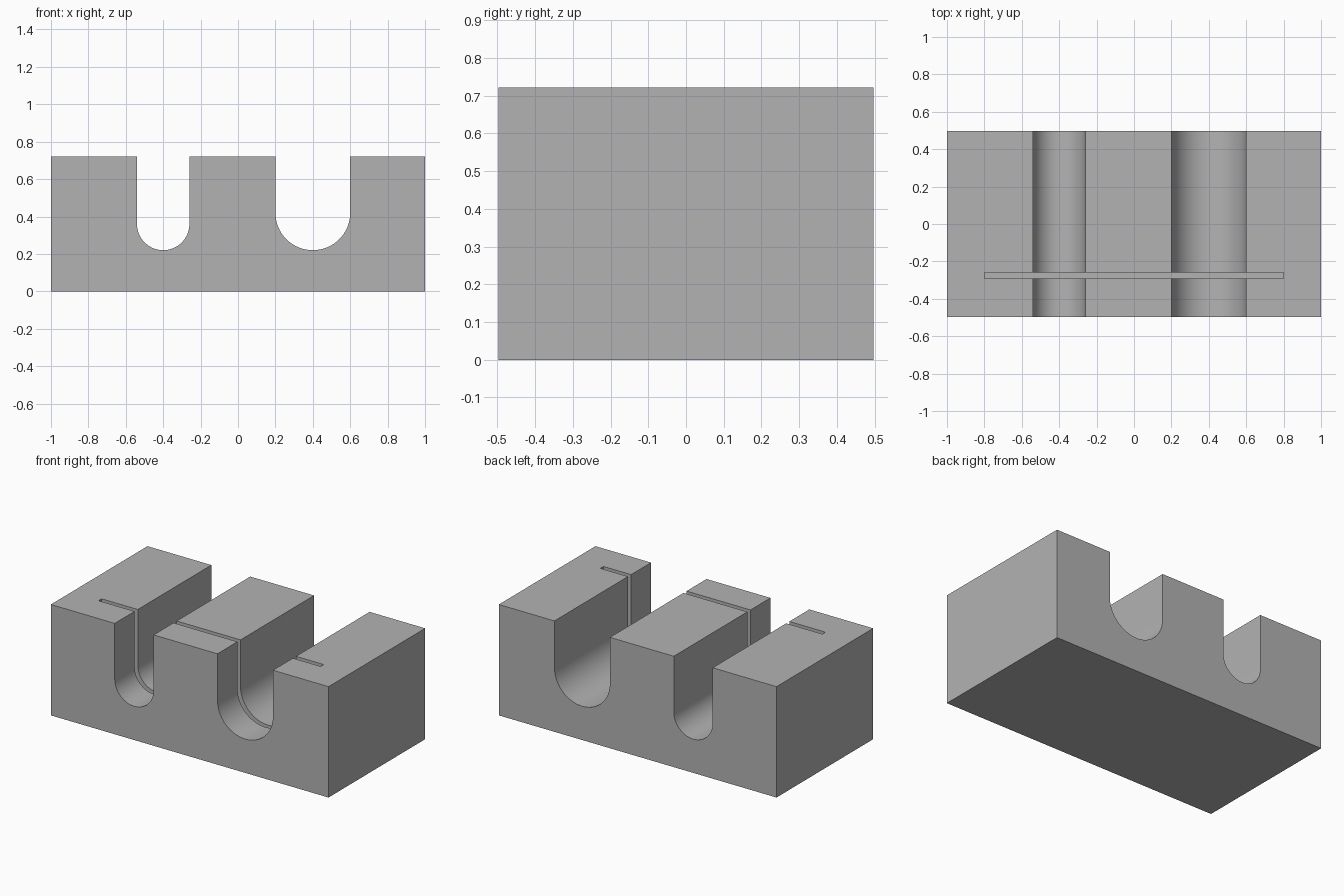
import bpy, bmesh, math

if "Cube" in bpy.data.objects:
    bpy.data.objects.remove(bpy.data.objects["Cube"])

HALF_LENGTH, HALF_DEPTH, HEIGHT = 1.0, 0.497, 0.722
GROOVE_FLOOR = 0.22
GROOVES = [(-0.4, 0.14), (0.4, 0.2)]   # centre x, radius
STEPS = 32

grey = bpy.data.materials.new("plain grey")
grey.diffuse_color = (0.45, 0.45, 0.45, 1)
grey.use_nodes = True
grey.node_tree.nodes["Principled BSDF"].inputs["Base Color"].default_value = grey.diffuse_color


def extrude_profile(name, points, y0, y1):
    """Extrude an x-z outline from y0 to y1."""
    bm = bmesh.new()
    face = bm.faces.new([bm.verts.new((x, y0, z)) for x, z in points])
    result = bmesh.ops.extrude_face_region(bm, geom=[face])
    verts = [v for v in result["geom"] if isinstance(v, bmesh.types.BMVert)]
    bmesh.ops.translate(bm, verts=verts, vec=(0, y1 - y0, 0))
    bmesh.ops.recalc_face_normals(bm, faces=bm.faces[:])
    mesh = bpy.data.meshes.new(name)
    bm.to_mesh(mesh)
    bm.free()
    obj = bpy.data.objects.new(name, mesh)
    bpy.context.collection.objects.link(obj)
    mesh.materials.append(grey)
    return obj


# Block outline with two round-bottomed grooves in the top
outline = [(-HALF_LENGTH, 0), (-HALF_LENGTH, HEIGHT)]
for cx, r in GROOVES:
    outline.append((cx - r, HEIGHT))
    for i in range(STEPS + 1):
        a = math.pi * (1 + i / STEPS)
        outline.append((cx + r * math.cos(a), GROOVE_FLOOR + r + r * math.sin(a)))
    outline.append((cx + r, HEIGHT))
outline += [(HALF_LENGTH, HEIGHT), (HALF_LENGTH, 0)]
block = extrude_profile("grooved_block", outline, -HALF_DEPTH, HALF_DEPTH)

# Thin slot crossing both grooves, deeper than their floors
slot = extrude_profile("slot_cutter",
                       [(-0.8, 0.12), (-0.8, 0.9), (0.8, 0.9), (0.8, 0.12)],
                       -0.292, -0.26)
slot.hide_render = True
cut = block.modifiers.new("slot", 'BOOLEAN')
cut.operation = 'DIFFERENCE'
cut.solver = 'EXACT'
cut.object = slot

bpy.ops.object.select_all(action='DESELECT')
block.select_set(True)
bpy.context.view_layer.objects.active = block
bpy.ops.object.modifier_apply(modifier=cut.name)
bpy.data.objects.remove(slot)

# Smooth the groove floors, keep the corners sharp
bpy.ops.object.shade_smooth_by_angle(angle=math.radians(30))
